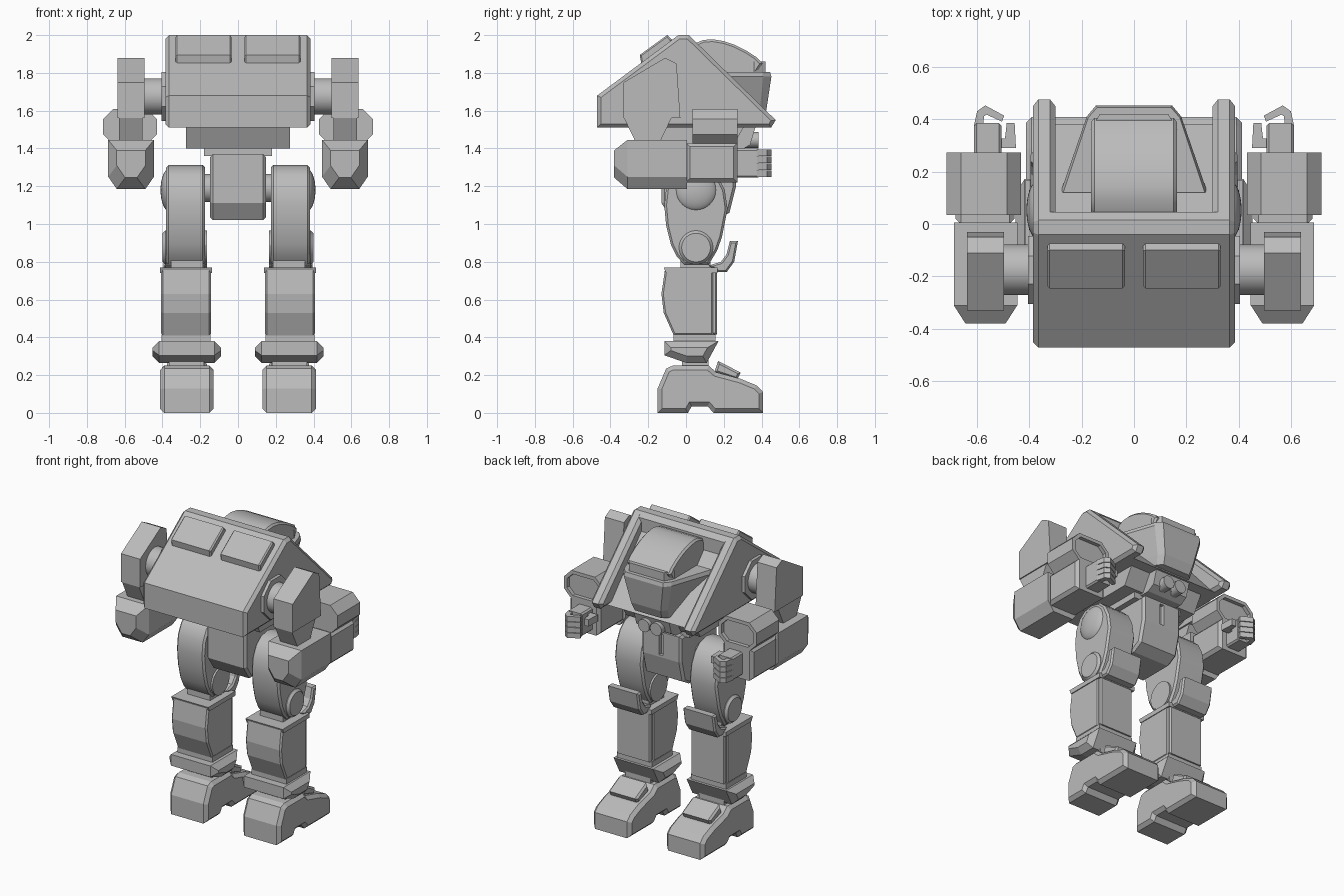
import bpy, bmesh, math
from mathutils import Vector, Matrix

cube = bpy.data.objects.get("Cube")
if cube:
    bpy.data.objects.remove(cube, do_unlink=True)

grey = bpy.data.materials.new("armour grey")
grey.use_nodes = True
COLOUR = (0.5, 0.5, 0.5, 1)
grey.diffuse_color = COLOUR
grey.node_tree.nodes["Principled BSDF"].inputs["Base Color"].default_value = COLOUR


def finish(name, bm, mirror=False, smooth=False):
    bmesh.ops.recalc_face_normals(bm, faces=bm.faces)
    me = bpy.data.meshes.new(name)
    bm.to_mesh(me)
    bm.free()
    ob = bpy.data.objects.new(name, me)
    bpy.context.collection.objects.link(ob)
    me.materials.append(grey)
    if smooth:
        bpy.ops.object.select_all(action='DESELECT')
        ob.select_set(True)
        bpy.context.view_layer.objects.active = ob
        bpy.ops.object.shade_smooth_by_angle(angle=math.radians(32))
    if mirror:
        ob.modifiers.new("Mirror", 'MIRROR')
    return ob


def loft_mesh(rings):
    """Skin a list of equal-length point rings and cap the ends."""
    bm = bmesh.new()
    rows = [[bm.verts.new(p) for p in ring] for ring in rings]
    n = len(rows[0])
    for a, b in zip(rows, rows[1:]):
        for i in range(n):
            bm.faces.new((a[i], a[(i + 1) % n], b[(i + 1) % n], b[i]))
    bm.faces.new(rows[0])
    bm.faces.new(rows[-1])
    bmesh.ops.recalc_face_normals(bm, faces=bm.faces)
    return bm


def prism(name, pts, lo, hi, axis=0, chamfer=0, panel=None, **kw):
    """Extrude a profile along an axis; optionally chamfer its caps or sink a panel."""
    def place(p, d):
        q = list(p)
        q.insert(axis, d)
        return q
    bm = loft_mesh([[place(p, d) for p in pts] for d in (lo, hi)])
    if chamfer:
        rim = [e for e in bm.edges
               if abs(e.verts[0].co[axis] - e.verts[1].co[axis]) < 1e-6]
        bmesh.ops.bevel(bm, geom=rim, offset=chamfer, segments=1, affect='EDGES')
    if panel:
        sink(bm, *panel)
    return finish(name, bm, **kw)


def sink(bm, direction, border, depth, squeeze=1):
    """Inset the largest face looking in a direction and push it inwards."""
    d = Vector(direction)
    bm.normal_update()
    face = max((f for f in bm.faces if f.normal.dot(d) > 0.9), key=lambda f: f.calc_area())
    bmesh.ops.inset_individual(bm, faces=[face], thickness=border)
    mid = face.calc_center_median()
    for v in face.verts:
        v.co.x = mid.x + (v.co.x - mid.x) * squeeze
    r = bmesh.ops.extrude_discrete_faces(bm, faces=[face])
    for v in r['faces'][0].verts:
        v.co -= d * depth


def box(name, x, y, z, chamfer=0, **kw):
    pts = [(y[0], z[0]), (y[1], z[0]), (y[1], z[1]), (y[0], z[1])]
    return prism(name, pts, *x, chamfer=chamfer, **kw)


def cyl(name, a, b, r, sides=32, r2=None, **kw):
    a, b = Vector(a), Vector(b)
    bm = bmesh.new()
    rot = (b - a).to_track_quat('Z', 'Y').to_matrix().to_4x4()
    turn = Matrix.Rotation(math.pi / sides, 4, 'Z')
    bmesh.ops.create_cone(bm, cap_ends=True, segments=sides, radius1=r,
                          radius2=r if r2 is None else r2, depth=(b - a).length,
                          matrix=Matrix.Translation((a + b) / 2) @ rot @ turn)
    return finish(name, bm, smooth=sides > 12, **kw)


# Hull: wedge shell with a sloping recess between two side rails
prism("hull_core", [(-.47, 1.51), (-.47, 1.68), (-.04, 2), (.015, 2), (.045, 1.97),
                    (.045, 1.88), (.38, 1.51)], -.32, .32)
prism("hull_side_rails", [(-.47, 1.51), (-.47, 1.68), (-.04, 2), (.015, 2),
                          (.475, 1.55), (.45, 1.51)], .3, .385, chamfer=.02, mirror=True)
prism("back_panels", [(-.235, 1.84), (-.245, 1.895), (-.1, 2), (-.075, 1.975), (-.08, 1.95)],
      .035, .33, chamfer=.008, mirror=True)

# Head: domed canopy, visor and flared cowl
prism("canopy", [(-.02, 1.8), (.045, 1.955), (.09, 1.974), (.14, 1.978), (.2, 1.968), (.26, 1.948),
                 (.32, 1.918), (.37, 1.885), (.405, 1.85), (.36, 1.78)],
      -.163, .163, chamfer=.012, smooth=True)
prism("visor", [(-.145, .2), (-.165, .36), (-.13, .42), (.13, .42), (.165, .36), (.145, .2)],
      1.77, 1.86, axis=2)


def cowl_ring(w_back, w_mid, w_front, y_mid, y_front, z):
    half = [(w_front, y_front), (w_mid, y_mid), (w_back, .12)]
    return [(x, y, z) for x, y in half] + [(-x, y, z) for x, y in reversed(half)]


finish("head_cowl", loft_mesh([cowl_ring(.18, .13, .1, .37, .4, 1.54),
                               cowl_ring(.2, .14, .11, .39, .425, 1.6),
                               cowl_ring(.28, .18, .145, .41, .452, 1.78),
                               cowl_ring(.27, .175, .14, .405, .445, 1.805)]))

# Waist, sensor lamps and pelvis
prism("waist", [(-.22, 1.52), (-.16, 1.4), (.24, 1.4), (.31, 1.52)], -.275, .275)
prism("chest_plate", [(.1, 1.52), (.1, 1.39), (.29, 1.39), (.34, 1.42), (.37, 1.52)], -.13, .13)
cyl("sensor_lamps", (.045, .28, 1.445), (.045, .385, 1.445), .042, mirror=True)
box("waist_collar", (-.18, .18), (-.12, .22), (1.36, 1.41))
prism("pelvis", [(-.13, 1.37), (-.13, 1.11), (-.07, 1.02), (.16, 1.02), (.23, 1.06),
                 (.265, 1.2), (.265, 1.37)], -.147, .147, chamfer=.015,
      panel=((0, 1, 0), .02, .025, .12))
cyl("hip_axle", (-.2, .05, 1.19), (.2, .05, 1.19), .075)

# Shoulders and upper arms
cyl("shoulder_collars", (.37, -.175, 1.675), (.405, -.175, 1.675), .14, sides=8, mirror=True)
cyl("shoulder_shafts", (.38, -.175, 1.675), (.5, -.175, 1.675), .097, mirror=True)
prism("shoulder_blocks", [(-.33, 1.56), (-.33, 1.75), (-.11, 1.88), (-.05, 1.85), (-.03, 1.56)],
      .495, .637, mirror=True)
prism("elbow_blocks", [(-.33, 1.565), (-.265, 1.43), (-.14, 1.43), (-.075, 1.565)],
      .505, .63, mirror=True)


# Forearms with weapon pods
def arm_ring(y, inset, bottom, top):
    a, b = .445 + inset, .687 - inset
    low = bottom + .065
    return [(a, y, top), (a, y, low), (a + .045, y, bottom), (b - .045, y, bottom),
            (b, y, low), (b, y, top)]


finish("forearms", loft_mesh([arm_ring(-.38, .045, 1.245, 1.39), arm_ring(-.31, 0, 1.185, 1.445),
                              arm_ring(.005, 0, 1.185, 1.445)]), mirror=True)
box("forearm_fronts", (.455, .68), (0, .272), (1.22, 1.43), chamfer=.02, mirror=True)
c = .055
prism("weapon_pods", [(.43 + c, 1.42), (.43, 1.42 + c), (.43, 1.61 - c), (.43 + c, 1.61),
                      (.715 - c, 1.61), (.715, 1.61 - c), (.715, 1.42 + c), (.715 - c, 1.42)],
      .035, .272, axis=1, panel=((0, 1, 0), .025, .025), mirror=True)

# Hands: palm, thumb and four curled fingers
box("palms", (.505, .61), (.26, .385), (1.245, 1.4), chamfer=.01, mirror=True)
prism("thumbs", [(.45, .29), (.51, .29), (.51, .325), (.492, .325), (.485, .385), (.455, .385)],
      1.33, 1.375, axis=2, mirror=True)
for i in range(4):
    z = 1.25 + i * .037
    prism(f"finger_{i + 1}", [(.575, .375), (.61, .375), (.598, .43), (.567, .452), (.495, .413),
                              (.503, .39), (.562, .417), (.572, .41)],
          z, z + .033, axis=2, mirror=True)

# Thighs, hip caps and knees
prism("thighs", [(-.01, .785), (-.05, .83), (-.08, .89), (-.105, .99), (-.115, 1.1), (-.105, 1.19),
                 (-.07, 1.26), (-.02, 1.3), (.05, 1.312), (.12, 1.295), (.17, 1.25), (.205, 1.18),
                 (.22, 1.08), (.19, .93), (.165, .86), (.12, .785)],
      .175, .38, chamfer=.012, mirror=True, smooth=True)
bm = bmesh.new()
bmesh.ops.create_uvsphere(bm, u_segments=32, v_segments=16, radius=1,
                          matrix=Matrix.LocRotScale((.365, .053, 1.18), None, (.045, .112, .112)))
finish("hip_caps", bm, mirror=True, smooth=True)
cyl("knee_joints", (.163, .053, .875), (.385, .053, .875), .09, mirror=True)
cyl("knee_caps", (.385, .053, .875), (.4, .053, .875), .09, r2=.076, mirror=True)
prism("knee_pads", [(.12, .78), (.17, .745), (.215, .745), (.255, .8), (.275, .91), (.232, .91),
                    (.215, .84), (.185, .8)], .165, .395, chamfer=.01, mirror=True)
box("knee_links", (.185, .355), (-.03, .13), (.74, .86), mirror=True)

# Shins
prism("shins", [(-.11, .77), (-.13, .63), (-.118, .53), (-.065, .41), (.145, .41), (.145, .77)],
      .143, .407, chamfer=.01, mirror=True)
box("shin_plates", (.15, .4), (.13, .165), (.415, .765), chamfer=.008, mirror=True)
prism("shin_tops", [(-.118, .77), (-.105, .74), (.168, .74), (.168, .77)],
      .138, .413, mirror=True)
box("shin_bases", (.145, .405), (-.065, .155), (.37, .415), mirror=True)

# Ankles and feet
prism("ankle_guards", [(-.115, .38), (-.115, .305), (0, .265), (.11, .265), (.172, .38)],
      .09, .452, chamfer=.035, mirror=True)
box("ankles", (.18, .365), (-.02, .12), (.2, .3), mirror=True)
prism("feet", [(-.15, 0), (-.15, .13), (-.105, .235), (-.07, .25), (.12, .25), (.16, .215),
               (.29, .18), (.375, .145), (.408, .11), (.408, 0), (.145, 0), (.115, .035),
               (.03, .035), (.01, 0)], .13, .412, chamfer=.022, mirror=True)
prism("toe_guards", [(.15, .215), (.17, .275), (.29, .213), (.27, .175)],
      .165, .377, chamfer=.012, mirror=True)
